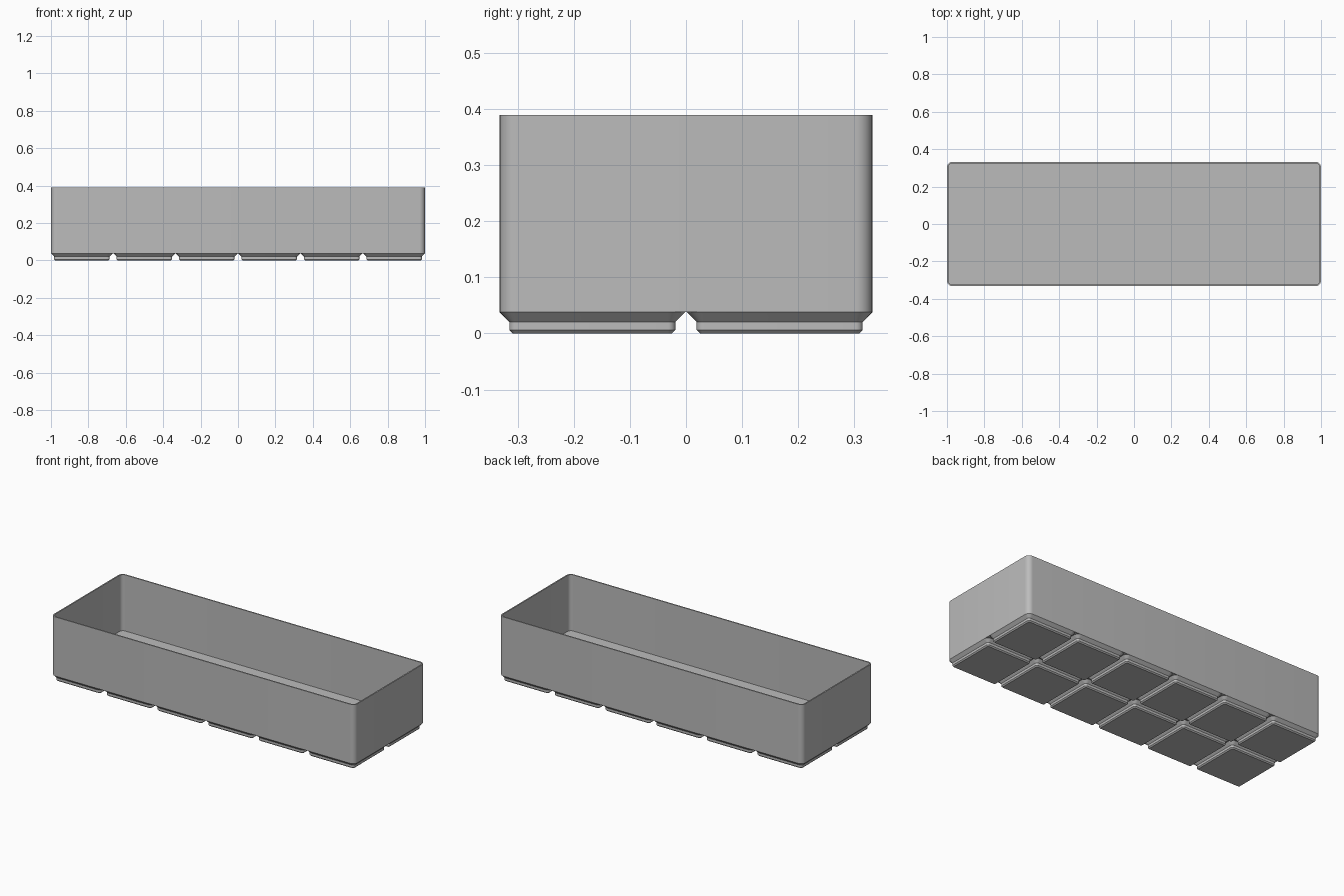
import bpy, bmesh, math

if "Cube" in bpy.data.objects:
    bpy.data.objects.remove(bpy.data.objects["Cube"], do_unlink=True)

MM = 2 / 251.5            # one millimetre in model units
NX, NY, PITCH, GAP = 6, 2, 42, 0.5
HEIGHT, FOOT, FLOOR = 49, 4.75, 7
RADIUS, WALL = 3.75, 0.95

grey = bpy.data.materials.new("grey plastic")
grey.use_nodes = True
colour = (0.5, 0.5, 0.5, 1)
grey.diffuse_color = colour
grey.node_tree.nodes["Principled BSDF"].inputs["Base Color"].default_value = colour


def rounded_ring(bm, width, depth, inset, z, segments=8):
    """Counter-clockwise rounded rectangle, inset from its full size."""
    r = RADIUS - inset
    cx, cy = width / 2 - RADIUS, depth / 2 - RADIUS
    ring = []
    for q, (sx, sy) in enumerate([(1, 1), (-1, 1), (-1, -1), (1, -1)]):
        for i in range(segments + 1):
            a = (q + i / segments) * math.pi / 2
            ring.append(bm.verts.new(((sx * cx + r * math.cos(a)) * MM,
                                      (sy * cy + r * math.sin(a)) * MM, z * MM)))
    return ring


def loft(name, width, depth, profile, close_end, location=(0, 0, 0)):
    """Skin rounded rings along a list of (inset, height) steps."""
    bm = bmesh.new()
    rings = [rounded_ring(bm, width, depth, inset, z) for inset, z in profile]
    for a, b in zip(rings, rings[1:]):
        for i in range(len(a)):
            j = (i + 1) % len(a)
            bm.faces.new((a[i], a[j], b[j], b[i]))
    bm.faces.new(rings[0][::-1])
    if close_end:
        bm.faces.new(rings[-1])
    mesh = bpy.data.meshes.new(name)
    bm.to_mesh(mesh)
    bm.free()
    mesh.materials.append(grey)
    obj = bpy.data.objects.new(name, mesh)
    obj.location = location
    bpy.context.collection.objects.link(obj)
    bpy.ops.object.select_all(action="DESELECT")
    obj.select_set(True)
    bpy.context.view_layer.objects.active = obj
    bpy.ops.object.shade_smooth_by_angle(angle=math.radians(30))
    return obj


# Open-topped tray: up the outside, over the rim, down to the floor
loft("tray", NX * PITCH - GAP, NY * PITCH - GAP,
     [(0, FOOT), (0, HEIGHT), (WALL, HEIGHT), (WALL, FLOOR)], True)

# Grid of stepped, chamfered feet under the tray
foot_profile = [(2.95, 0), (2.15, 0.8), (2.15, 2.6), (0, FOOT)]
for ix in range(NX):
    for iy in range(NY):
        x = (ix - (NX - 1) / 2) * PITCH * MM
        y = (iy - (NY - 1) / 2) * PITCH * MM
        loft(f"foot_{ix + 1}_{iy + 1}", PITCH - GAP, PITCH - GAP,
             foot_profile, False, (x, y, 0))
